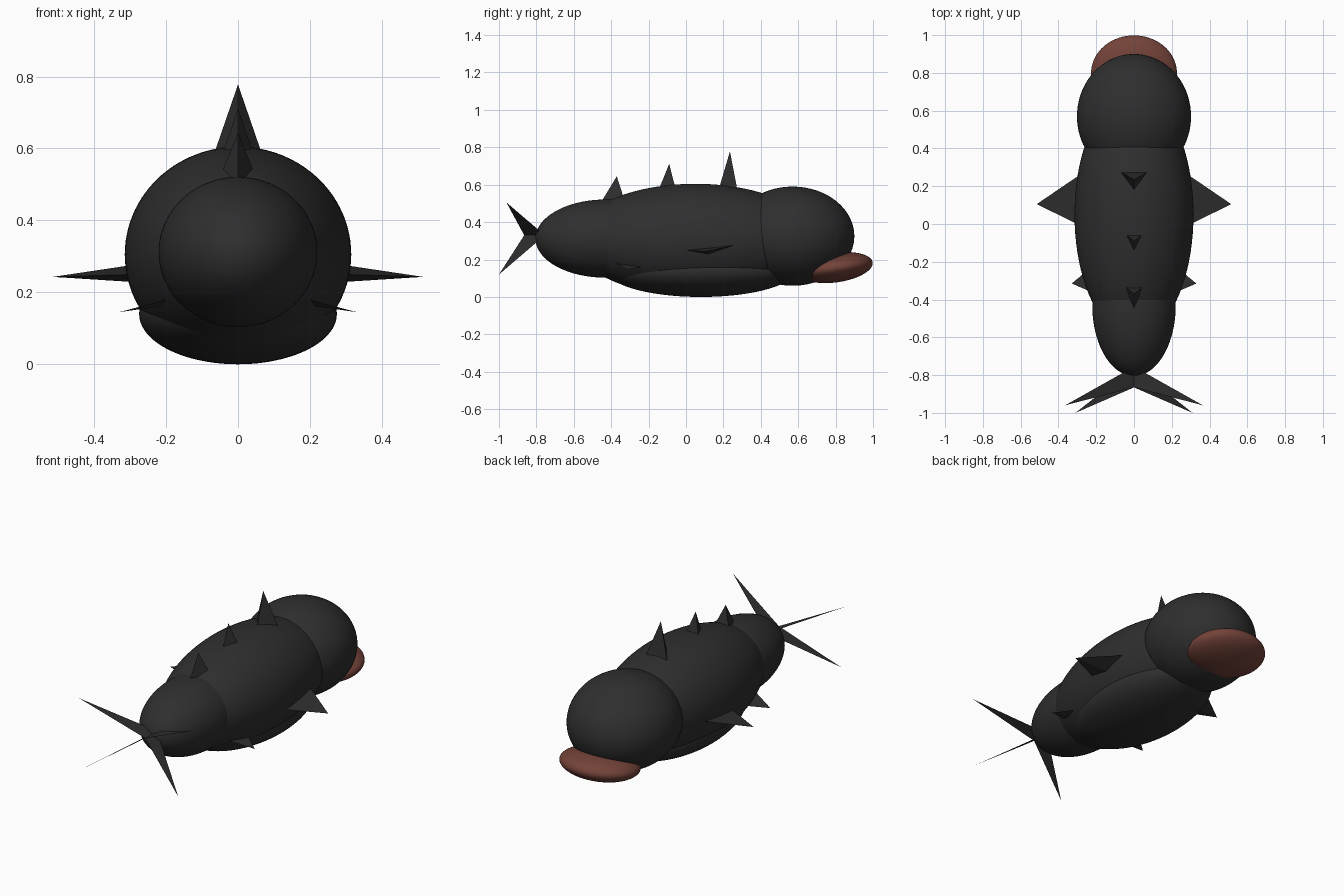
import bpy
from math import radians

if "Cube" in bpy.data.objects:
    bpy.data.objects.remove(bpy.data.objects["Cube"])


def material(name, color):
    mat = bpy.data.materials.new(name)
    mat.use_nodes = True
    mat.diffuse_color = (*color, 1)
    mat.node_tree.nodes["Principled BSDF"].inputs["Base Color"].default_value = (*color, 1)
    return mat


skin = material("charcoal_skin", (0.028, 0.028, 0.028))
lip = material("reddish_brown", (0.17, 0.055, 0.04))


def ellipsoid(name, center, radii, mat=skin, tilt=0):
    bpy.ops.mesh.primitive_ico_sphere_add(subdivisions=5, radius=1, location=center,
                                          rotation=(radians(tilt), 0, 0))
    obj = bpy.context.object
    obj.name = name
    obj.scale = radii
    obj.data.materials.append(mat)
    bpy.ops.object.shade_smooth()
    return obj


def fin(name, verts, faces):
    mesh = bpy.data.meshes.new(name)
    mesh.from_pydata(verts, [], faces)
    mesh.materials.append(skin)
    obj = bpy.data.objects.new(name, mesh)
    bpy.context.collection.objects.link(obj)
    return obj


def spike(name, base, tip):
    # Three-sided pyramid from a base triangle to a tip
    return fin(name, [*base, tip], [(0, 2, 1), (0, 1, 3), (1, 2, 3), (2, 0, 3)])


def mirrored(point, side):
    return (point[0] * side, point[1], point[2])


# Overlapping rounded body masses
ellipsoid("head", (0, 0.57, 0.325), (0.302, 0.33, 0.265))
ellipsoid("body", (0, 0.05, 0.305), (0.315, 0.65, 0.3))
ellipsoid("belly", (0, 0.08, 0.14), (0.275, 0.5, 0.14))
ellipsoid("tail_base", (0, -0.43, 0.312), (0.221, 0.375, 0.209))
ellipsoid("mouth", (0, 0.8, 0.157), (0.227, 0.2, 0.079), lip, 8)

# Back fins: half width, rear y, front y, base z, tip y, tip z
for name, w, rear, front, base_z, tip_y, tip_z in (
        ("front_back_fin", 0.07, 0.175, 0.274, 0.575, 0.235, 0.778),
        ("middle_back_fin", 0.046, -0.145, -0.055, 0.575, -0.09, 0.712),
        ("rear_back_fin", 0.056, -0.455, -0.325, 0.505, -0.37, 0.645)):
    spike(name, [(-w, front, base_z), (w, front, base_z), (0, rear, base_z)],
          (0, tip_y, tip_z))

# Side fins and forked tail on both sides
tail_root = [(0, -0.865, 0.33), (0, -0.755, 0.33)]
for side, label in ((1, "left"), (-1, "right")):
    for name, base, tip in (
            ("large_side_fin",
             [(0.28, 0.265, 0.278), (0.28, -0.01, 0.25), (0.28, 0.12, 0.228)],
             (0.515, 0.105, 0.243)),
            ("small_side_fin",
             [(0.19, -0.2, 0.17), (0.19, -0.375, 0.182), (0.19, -0.3, 0.165)],
             (0.33, -0.315, 0.145))):
        spike(f"{label}_{name}", [mirrored(p, side) for p in base], mirrored(tip, side))
    for name, tip in (("upper_tail_fin", (0.365, -0.96, 0.505)),
                      ("lower_tail_fin", (0.31, -1.0, 0.12))):
        fin(f"{label}_{name}", tail_root + [mirrored(tip, side)], [(0, 1, 2)])

# Consistent outward normals on the closed fins
bpy.ops.object.select_all(action="DESELECT")
for obj in bpy.data.objects:
    if obj.name.endswith("_fin") and "tail" not in obj.name:
        obj.select_set(True)
        bpy.context.view_layer.objects.active = obj
bpy.ops.object.mode_set(mode="EDIT")
bpy.ops.mesh.select_all(action="SELECT")
bpy.ops.mesh.normals_make_consistent(inside=False)
bpy.ops.object.mode_set(mode="OBJECT")
